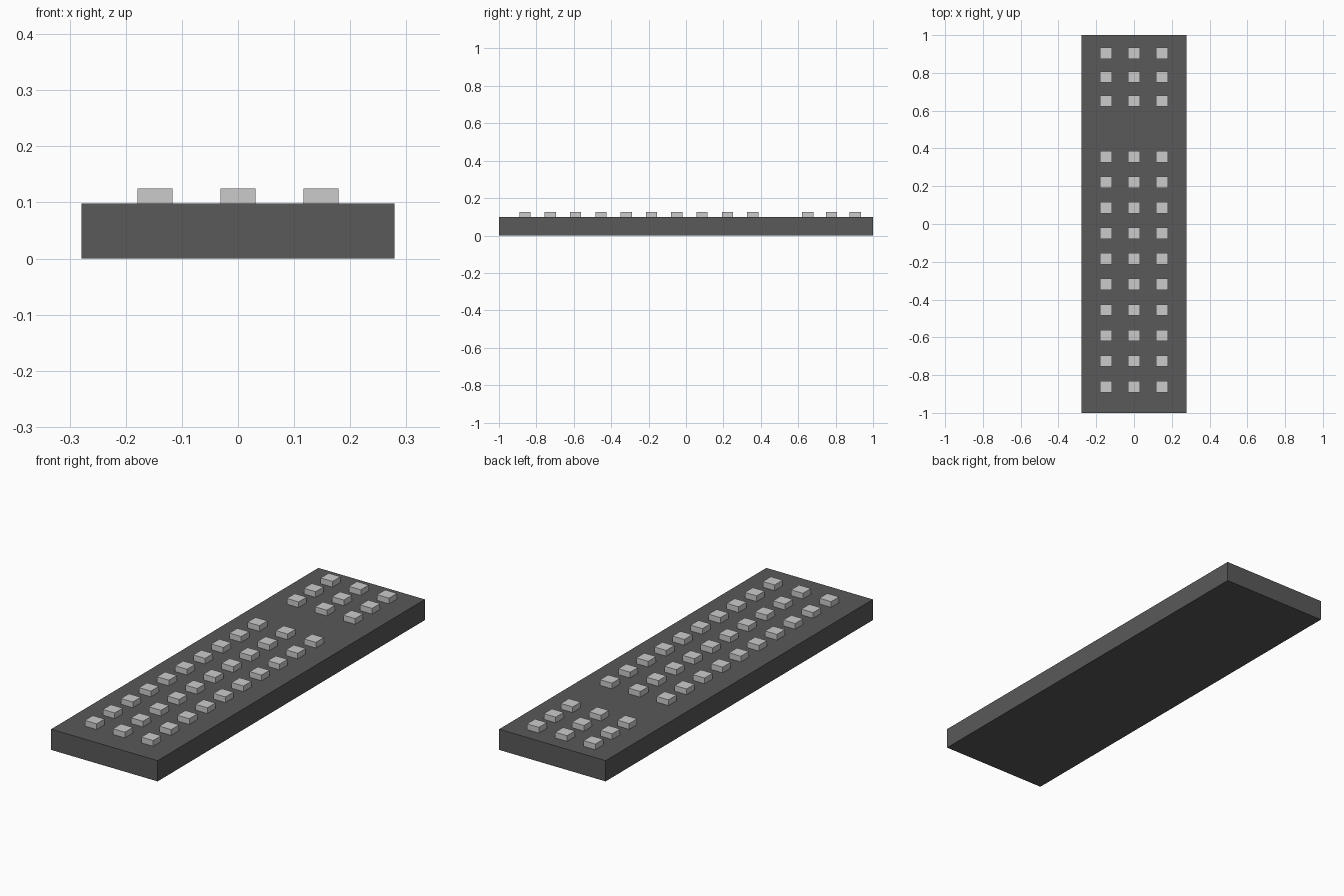
import bpy

if "Cube" in bpy.data.objects:
    bpy.data.objects.remove(bpy.data.objects["Cube"])


def box(name, center, size, material=None):
    bpy.ops.mesh.primitive_cube_add(size=1, location=center)
    ob = bpy.context.object
    ob.name = name
    ob.scale = size
    bpy.ops.object.transform_apply(location=False, rotation=False, scale=True)
    if material:
        ob.data.materials.append(material)
    return ob


dark = bpy.data.materials.new("dark_grey")
dark.diffuse_color = (0.1, 0.1, 0.1, 1)
dark.use_nodes = True
dark.node_tree.nodes["Principled BSDF"].inputs["Base Color"].default_value = dark.diffuse_color

BODY_TOP = 0.098
BUTTON_TOP = 0.125

# Slab body
box("remote_body", (0, 0, BODY_TOP / 2), (0.558, 2.0, BODY_TOP), dark)

# Button rows: a main block of ten and a separate block of three
rows = [-0.861 + 0.1353 * i for i in range(10)] + [0.651 + 0.1268 * i for i in range(3)]
for r, y in enumerate(rows):
    for c, x in enumerate((-0.148, 0, 0.148)):
        box(f"button_{r + 1}_{c + 1}", (x, y, (BODY_TOP + BUTTON_TOP) / 2),
            (0.062, 0.06, BUTTON_TOP - BODY_TOP))
